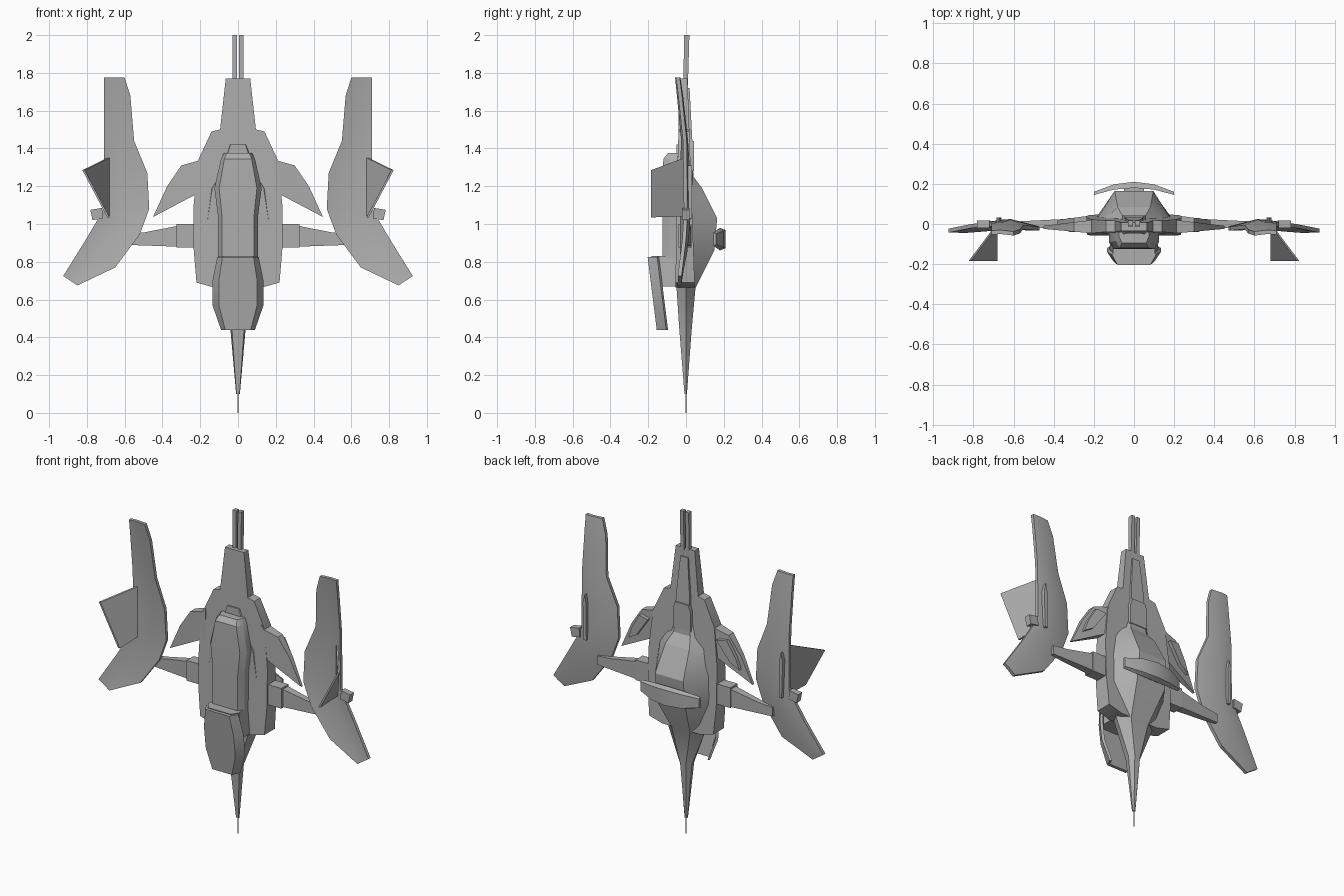
import bpy, bmesh
from mathutils import Vector

if "Cube" in bpy.data.objects:
    bpy.data.objects.remove(bpy.data.objects["Cube"])

grey = bpy.data.materials.new("hull_grey")
grey.use_nodes = True
grey.diffuse_color = (0.42, 0.42, 0.42, 1)
grey.node_tree.nodes["Principled BSDF"].inputs["Base Color"].default_value = grey.diffuse_color


def finish(name, bm, mirror=False):
    """Turn a bmesh into a shaded object, optionally mirrored across x."""
    bmesh.ops.recalc_face_normals(bm, faces=bm.faces)
    mesh = bpy.data.meshes.new(name)
    bm.to_mesh(mesh)
    bm.free()
    mesh.materials.append(grey)
    part = bpy.data.objects.new(name, mesh)
    bpy.context.collection.objects.link(part)
    if mirror:
        part.modifiers.new("mirror", 'MIRROR').use_mirror_merge = False
    bpy.ops.object.select_all(action='DESELECT')
    part.select_set(True)
    bpy.context.view_layer.objects.active = part
    bpy.ops.object.shade_smooth_by_angle(angle=0.45)


def loft_mesh(sections):
    """Bridge closed sections with equal point counts and cap both ends."""
    bm = bmesh.new()
    rings = [[bm.verts.new(point) for point in section] for section in sections]
    count = len(rings[0])
    for ring, following in zip(rings, rings[1:]):
        for i in range(count):
            j = (i + 1) % count
            bm.faces.new((ring[i], ring[j], following[j], following[i]))
    bm.faces.new(rings[0])
    bm.faces.new(rings[-1])
    return bm


def loft(name, sections, mirror=False):
    finish(name, loft_mesh(sections), mirror)


def slab(name, outline, front, back, mirror=False):
    """Extrude an (x, z) outline between two depths, each a number or a rule."""
    def sheet(depth):
        return [(x, depth(x, z) if callable(depth) else depth, z) for x, z in outline]
    loft(name, [sheet(front), sheet(back)], mirror)


def box(name, left, right, front, back, bottom, top, mirror=False):
    slab(name, [(left, bottom), (right, bottom), (right, top), (left, top)],
         front, back, mirror)


def both_sides(half):
    return half + [(-x, *rest) for x, *rest in reversed(half)]


# Flat central hull with the long neck, thinner toward the top
slab("hull",
     both_sides([(.065, 1.77), (.095, 1.5), (.14, 1.49), (.21, 1.34),
                 (.235, 1.1), (.235, .87), (.22, .69), (.13, .665)]),
     front=lambda x, z: -.07 + .02 * z,
     back=lambda x, z: .07 - .035 * z)

# Rear hump running down into the tail, with a recessed canopy
hump_rows = [(1.42, .05, .03), (1.25, .12, .04), (1.19, .17, .085), (1.03, .2, .165),
             (.86, .21, .15), (.66, .13, .05), (.44, .04, .03), (.1, .01, .005)]
hump_sections = []
for z, width, crest in hump_rows:
    belly = -min(.05, .08 * z)
    hump_sections.append(both_sides([(width * .8, belly, z), (width, 0, z),
                                     (width * .48, crest, z)]))
hump = loft_mesh(hump_sections)
canopy_centre = Vector((0, .125, 1.11))
canopy = min(hump.faces, key=lambda face: (face.calc_center_median() - canopy_centre).length)
bmesh.ops.inset_individual(hump, faces=[canopy], thickness=.02, depth=-.012)
finish("rear_body_and_tail", hump)
slab("canopy_bar", both_sides([(.008, 1.04), (.008, 1.18)]),
     front=lambda x, z: .67 - z / 2, back=lambda x, z: .68 - z / 2)
box("tail_needle", -.002, .002, -.002, .002, 0, .11)

# Stepped spine and twin guns
slab("neck_spine", both_sides([(.025, 1.72), (.045, 1.5), (.05, 1.37)]),
     front=0, back=lambda x, z: .11 - .053 * z)
slab("spine_block", both_sides([(.045, 1.44), (.06, 1.4), (.06, 1.28)]),
     front=0, back=.043)
slab("gun_barrel", [(.006, 1.6), (.03, 1.6), (.03, 2), (.006, 2)],
     front=lambda x, z: .015 * (z - 2) - .01,
     back=lambda x, z: .03 * (z - 2) + .018, mirror=True)

# Rear cross fin, swept and tapering toward the tips
fin_sections = []
for step in range(-2, 3):
    sweep = 1 - (step / 2) ** 2
    near = .145 + .035 * sweep
    far = near + .015 + .015 * sweep
    half = .035 + .025 * sweep
    fin_sections.append([(step / 10, y, .92 + side) for y, side in
                         ((near, -half), (far, -half * .8), (far, half * .8), (near, half))])
loft("rear_fin", fin_sections)
box("fin_mount", -.05, .05, .1, .185, .88, .96)

# Front pod with bevelled sides and a sloped top
pod_rows = [(1.375, .075, -.095), (1.345, .09, -.12), (1.19, .125, -.125),
            (1.05, .107, -.125), (.82, .107, -.125)]
loft("front_pod", [both_sides([(width, -.04, z), (width, face + .035, z),
                               (width * .8, face, z)]) for z, width, face in pod_rows])

# Intake block and hanging curved flap, both following the same slope
def slope(z):
    return -.1 - .125 * z


loft("intake", [both_sides([(width, -.04, z), (width, slope(z) + .06, z),
                            (width * .75, slope(z) + .02, z)])
                for z, width in ((.83, .105), (.67, .12))])
flap_rows = [(.825, .11), (.7, .135), (.57, .135), (.44, .09)]
loft("front_flap", [both_sides([(width * .72, slope(z) + .02, z),
                                (width * .9, slope(z) + .06, z),
                                (width, slope(z) + .05, z),
                                (width * .75, slope(z), z)]) for z, width in flap_rows])

# Short wings that thin toward the tips, with raised rear pods
wing_outline = [(.19, 1.36), (.21, 1.335), (.3, 1.31), (.375, 1.2),
                (.45, 1.037), (.217, 1.16), (.19, 1.16)]
slab("short_wing", wing_outline,
     front=lambda x, z: -.065 + .09 * x, back=lambda x, z: .045 - .12 * x, mirror=True)
slab("wing_pod", [(.235, 1.275), (.3, 1.285), (.355, 1.19), (.38, 1.12), (.32, 1.155)],
     front=0, back=lambda x, z: .07 - .13 * x, mirror=True)

# Struts to the outer blades
box("strut_root", .2, .325, -.04, .03, .875, 1, mirror=True)
slab("strut", [(.32, .88), (.6, .89), (.6, .945), (.5, .955), (.32, .99)],
     front=lambda x, z: .05 * x - .042, back=lambda x, z: .042 - .05 * x, mirror=True)

# Domed outer blades: the crest falls toward the tips, the edges fall with the width
inner_edge = [(.6, 1.775), (.57, 1.68), (.55, 1.44), (.48, 1.27),
              (.47, 1.08), (.52, .945), (.65, .77), (.85, .675)]
outer_edge = [(.71, z) for x, z in inner_edge[:4]]
outer_edge += [(.71, 1.09), (.745, 1.02), (.81, .91), (.925, .725)]
blade_sections = []
for inner, outer in zip(inner_edge, outer_edge):
    ridge = Vector(inner).lerp(Vector(outer), .6)
    fall = .3 if ridge.y < 1.1 else .12
    crest = .025 - fall * (ridge.y - 1.1) ** 2
    back_row = [(x, crest - 1.8 * (x - ridge.x) ** 2, z) for x, z in (inner, ridge, outer)]
    front_row = [(x, y - .02, z) for x, y, z in reversed(back_row)]
    blade_sections.append(back_row + front_row)
loft("outer_blade", blade_sections, mirror=True)

# Twisted side vane, side knob and back ridge on each blade
vane = [(.68, -.01, 1.04), (.68, -.01, 1.35), (.812, -.185, 1.285), (.68, -.185, 1.035)]
loft("side_vane", [vane, [(x + .012, y, z) for x, y, z in vane]], mirror=True)
slab("blade_knob", [(.715, 1.03), (.77, 1.02), (.782, 1.075), (.72, 1.085)],
     front=-.02, back=.018, mirror=True)
slab("blade_ridge", [(.66, 1.03), (.678, 1.03), (.685, 1.26), (.672, 1.31), (.662, 1.26)],
     front=0, back=.033, mirror=True)
